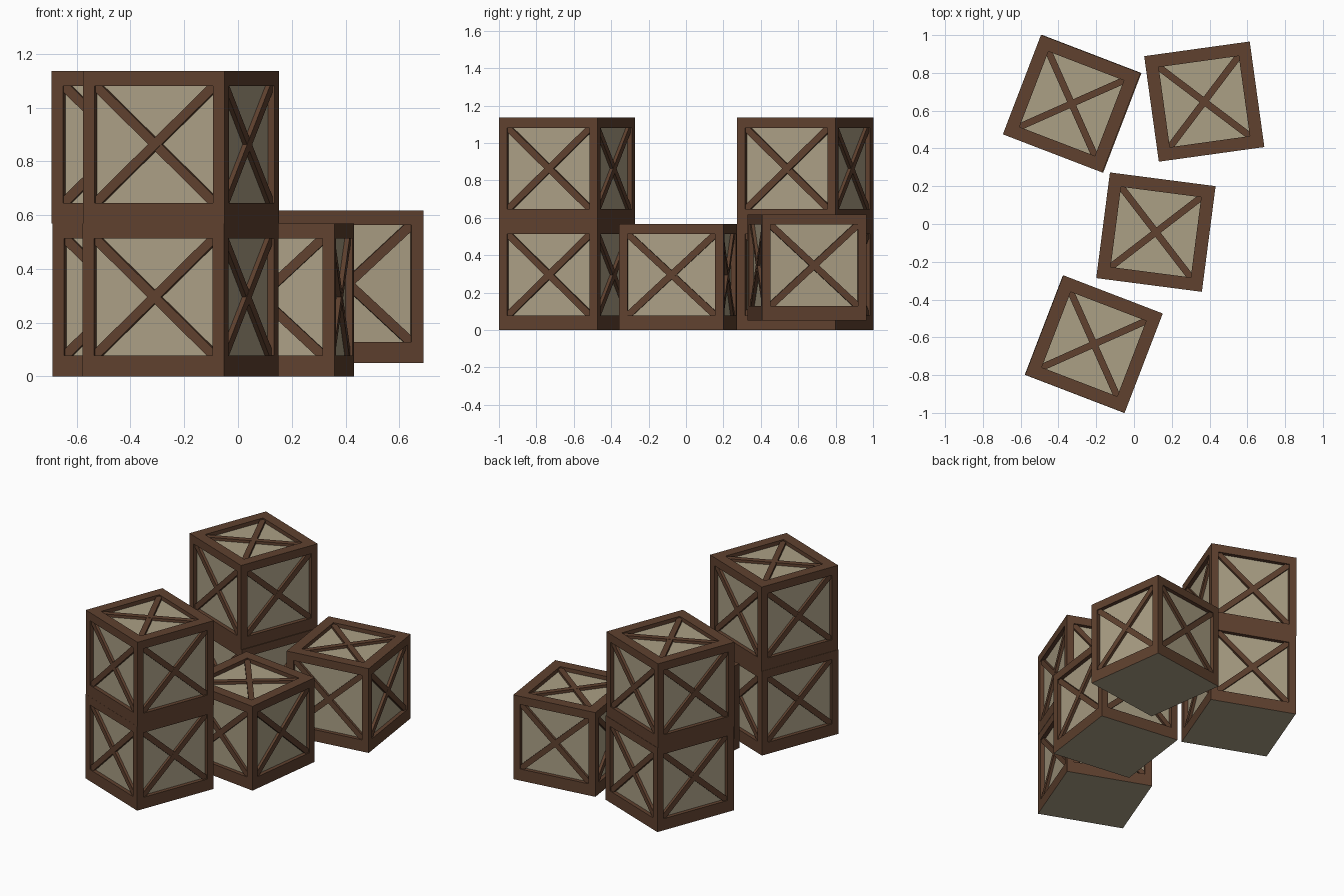
import bpy, bmesh, math
from mathutils import Vector

if "Cube" in bpy.data.objects:
    bpy.data.objects.remove(bpy.data.objects["Cube"])

W, H = 0.564, 0.568        # crate width and height
DEPTH = 0.026              # panel recess
BRACE_W, BRACE_T = 0.036, 0.018


def material(name, color):
    m = bpy.data.materials.new(name)
    m.diffuse_color = (*color, 1)
    m.use_nodes = True
    m.node_tree.nodes["Principled BSDF"].inputs["Base Color"].default_value = m.diffuse_color
    return m


wood = material("dark_wood", (0.115, 0.053, 0.028))
board = material("pale_board", (0.41, 0.35, 0.235))

# Each face: origin, u axis, v axis, outer rectangle, opening rectangle
h = W / 2
Z = Vector((0, 0, 1))
faces = []
for i in range(4):
    a = i * math.pi / 2
    n = Vector((round(math.sin(a)), -round(math.cos(a)), 0))
    u = Z.cross(n)
    faces.append((n * h, u, Z, n, (-h, 0, h, H), (-h + 0.046, 0.078, h - 0.046, H - 0.055)))
t = h - 0.068
faces.append((Z * H, Vector((1, 0, 0)), Vector((0, 1, 0)), Z, (-h, -h, h, h), (-t, -t, t, t)))


def rect(r):
    x0, y0, x1, y1 = r
    return [(x0, y0), (x1, y0), (x1, y1), (x0, y1)]


def body_mesh():
    # Frame with recessed panels on four sides and top, plain board below
    bm = bmesh.new()
    for o, u, v, n, outer, inner in faces:
        ring = lambda r, d: [bm.verts.new(o + u * x + v * y - n * d) for x, y in rect(r)]
        rings = [ring(outer, 0), ring(inner, 0), ring(inner, DEPTH)]
        for p, q in zip(rings, rings[1:]):
            for k in range(4):
                j = (k + 1) % 4
                bm.faces.new((p[k], p[j], q[j], q[k]))
        bm.faces.new(rings[2]).material_index = 1
    base = [bm.verts.new((x, y, 0)) for x, y in rect((-h, -h, h, h))]
    bm.faces.new(base[::-1]).material_index = 1
    bmesh.ops.remove_doubles(bm, verts=bm.verts, dist=1e-5)
    me = bpy.data.meshes.new("crate_body")
    bm.to_mesh(me)
    me.materials.append(wood)
    me.materials.append(board)
    return me


def brace_mesh():
    # Two diagonal boards per panel, trimmed to the opening
    bm = bmesh.new()
    for o, u, v, n, _, (x0, y0, x1, y1) in faces:
        ang = math.atan2(y1 - y0, x1 - x0)
        a, b = BRACE_W / 2 / math.sin(ang), BRACE_W / 2 / math.cos(ang)
        strip = [(x0, y0), (x0 + a, y0), (x1, y1 - b), (x1, y1), (x1 - a, y1), (x0, y0 + b)]
        for s, thick in ((1, BRACE_T), (-1, BRACE_T - 0.001)):
            pts = strip if s == 1 else strip[::-1]
            lo = [bm.verts.new(o + u * (s * x) + v * y - n * DEPTH) for x, y in pts]
            hi = [bm.verts.new(w.co + n * thick) for w in lo]
            bm.faces.new(hi)
            for k in range(6):
                j = (k + 1) % 6
                bm.faces.new((lo[k], lo[j], hi[j], hi[k]))
    me = bpy.data.meshes.new("crate_braces")
    bm.to_mesh(me)
    me.materials.append(wood)
    return me


body, braces = body_mesh(), brace_mesh()

# Crate placements: name, x, y, z, turn in degrees
crates = [
    ("back_lower_crate", -0.325, 0.637, 0, -21),
    ("back_upper_crate", -0.330, 0.637, H, -21),
    ("front_lower_crate", -0.214, -0.636, 0, -21),
    ("front_upper_crate", -0.212, -0.636, H, -21),
    ("middle_crate", 0.116, -0.043, 0, -7.4),
    ("raised_crate", 0.372, 0.648, 0.05, 7.9),
]
for name, x, y, z, turn in crates:
    for part, me in (("body", body), ("braces", braces)):
        ob = bpy.data.objects.new(f"{name}_{part}", me)
        ob.location = (x, y, z)
        ob.rotation_euler.z = math.radians(turn)
        bpy.context.collection.objects.link(ob)
